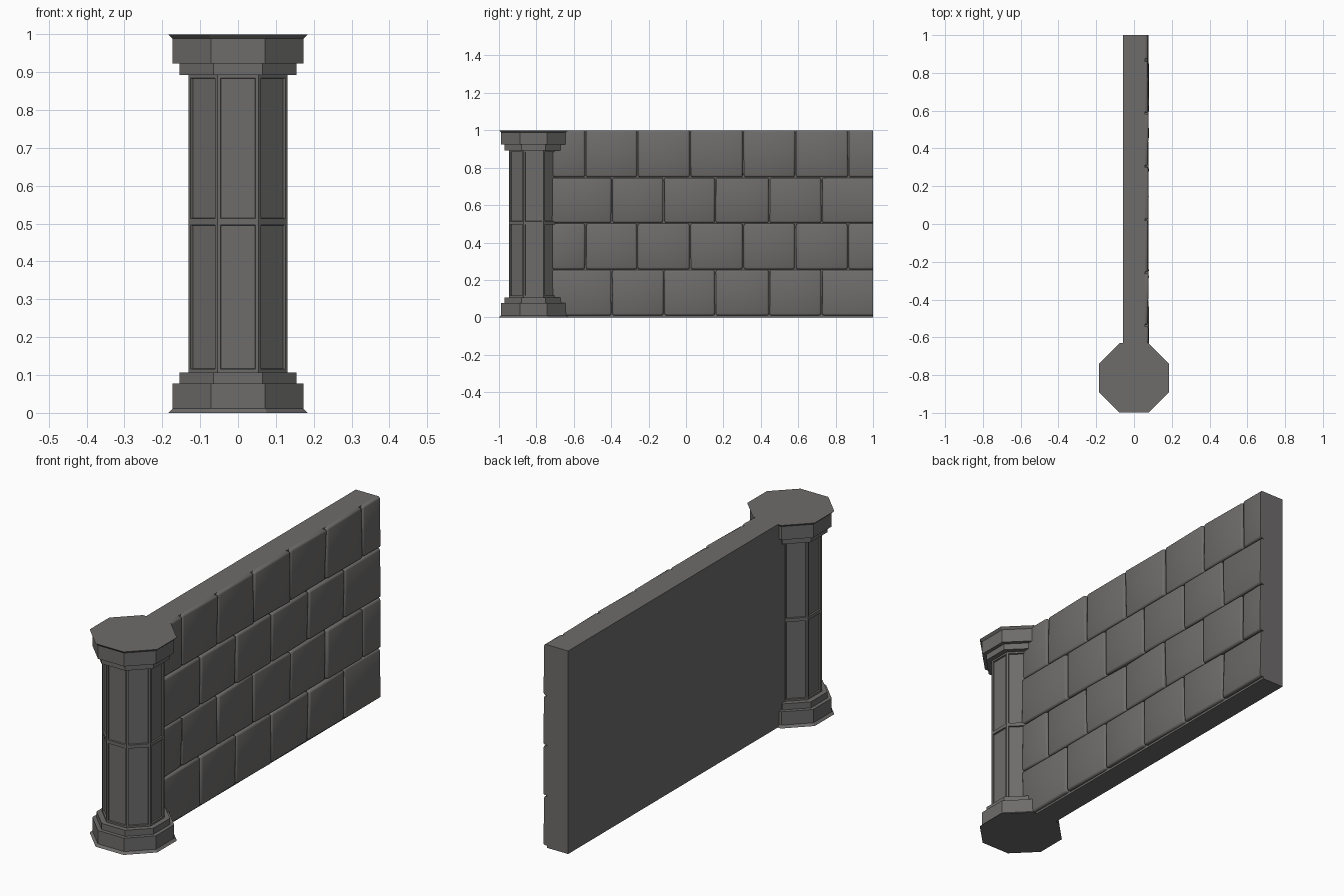
import bpy, bmesh, math, random
from mathutils import Vector

if "Cube" in bpy.data.objects:
    bpy.data.objects.remove(bpy.data.objects["Cube"])

random.seed(4)
stone = bpy.data.materials.new("dark grey stone")
stone.diffuse_color = (0.155, 0.150, 0.147, 1)
stone.use_nodes = True
stone.node_tree.nodes["Principled BSDF"].inputs["Base Color"].default_value = stone.diffuse_color
PILLAR_Y = -0.815


def finish(bm, name):
    bmesh.ops.recalc_face_normals(bm, faces=bm.faces)
    mesh = bpy.data.meshes.new(name)
    bm.to_mesh(mesh)
    bm.free()
    mesh.materials.append(stone)
    ob = bpy.data.objects.new(name, mesh)
    bpy.context.collection.objects.link(ob)
    return ob


def octagon_stack(name, profile, panels=False):
    """Loft octagons through (apothem, z) pairs; optionally recess panels in the sides."""
    bm = bmesh.new()
    rings = []
    for apothem, z in profile:
        r = apothem / math.cos(math.pi / 8)
        rings.append([bm.verts.new((r * math.cos(math.pi / 8 + k * math.pi / 4),
                                    PILLAR_Y + r * math.sin(math.pi / 8 + k * math.pi / 4), z))
                      for k in range(8)])
    sides = []
    for a, b in zip(rings, rings[1:]):
        for k in range(8):
            j = (k + 1) % 8
            sides.append(bm.faces.new((a[k], a[j], b[j], b[k])))
    bm.faces.new(rings[0][::-1])
    bm.faces.new(rings[-1])
    bm.normal_update()
    if panels:
        bmesh.ops.inset_individual(bm, faces=sides, thickness=0.012, depth=0)
        bmesh.ops.inset_individual(bm, faces=sides, thickness=0.002, depth=-0.007)
    return finish(bm, name)


# Pillar: base, panelled shaft and capital
base = [(0.184, 0), (0.173, 0.011), (0.173, 0.077), (0.155, 0.077), (0.155, 0.107), (0.125, 0.107)]
octagon_stack("pillar_base", base)
octagon_stack("pillar_shaft", [(0.131, 0.107), (0.131, 0.505), (0.131, 0.893)], panels=True)
octagon_stack("pillar_capital", [(a, 1 - z) for a, z in reversed(base)])

# Wall slab behind the blocks
bm = bmesh.new()
bmesh.ops.create_cube(bm, size=1)
for v in bm.verts:
    v.co = Vector((v.co.x * 0.116, 0.14 + v.co.y * 1.72, v.co.z + 0.5))
finish(bm, "wall_slab")


# Rounded stone blocks in four courses on the +x side
def add_block(bm, y0, y1, z0, z1):
    tmp = bmesh.new()
    bmesh.ops.create_cube(tmp, size=1)
    for v in tmp.verts:
        front = v.co.x > 0
        y = y1 - 0.003 if v.co.y > 0 else y0 + 0.003
        z = z1 - 0.002 if v.co.z > 0 else z0 + 0.002
        v.co = Vector((random.uniform(0.070, 0.079) if front else 0.056,
                       y + random.uniform(-0.002, 0.002), z))
    edges = [e for e in tmp.edges if max(v.co.x for v in e.verts) > 0.06]
    bmesh.ops.bevel(tmp, geom=edges, offset=0.010, segments=2, profile=0.5, affect='EDGES')
    mesh = bpy.data.meshes.new("block_tmp")
    tmp.to_mesh(mesh)
    tmp.free()
    bm.from_mesh(mesh)
    bpy.data.meshes.remove(mesh)


even = [-0.72, -0.396, -0.118, 0.156, 0.446, 0.726, 1.05]
odd = [-0.72, -0.537, -0.260, 0.022, 0.306, 0.585, 0.867, 1.10]
levels = [0.008, 0.255, 0.503, 0.748, 1.002]
bm = bmesh.new()
for row in range(4):
    joints = odd if row % 2 else even
    for y0, y1 in zip(joints, joints[1:]):
        add_block(bm, y0, y1, levels[row], levels[row + 1])

# Cut the blocks flush with the wall end
cut = bmesh.ops.bisect_plane(bm, geom=bm.verts[:] + bm.edges[:] + bm.faces[:],
                             plane_co=(0, 1, 0), plane_no=(0, 1, 0), clear_outer=True)
bmesh.ops.holes_fill(bm, edges=[e for e in cut["geom_cut"] if isinstance(e, bmesh.types.BMEdge)])
blocks = finish(bm, "wall_blocks")
bpy.context.view_layer.objects.active = blocks
blocks.select_set(True)
bpy.ops.object.shade_smooth_by_angle(angle=math.radians(50))
